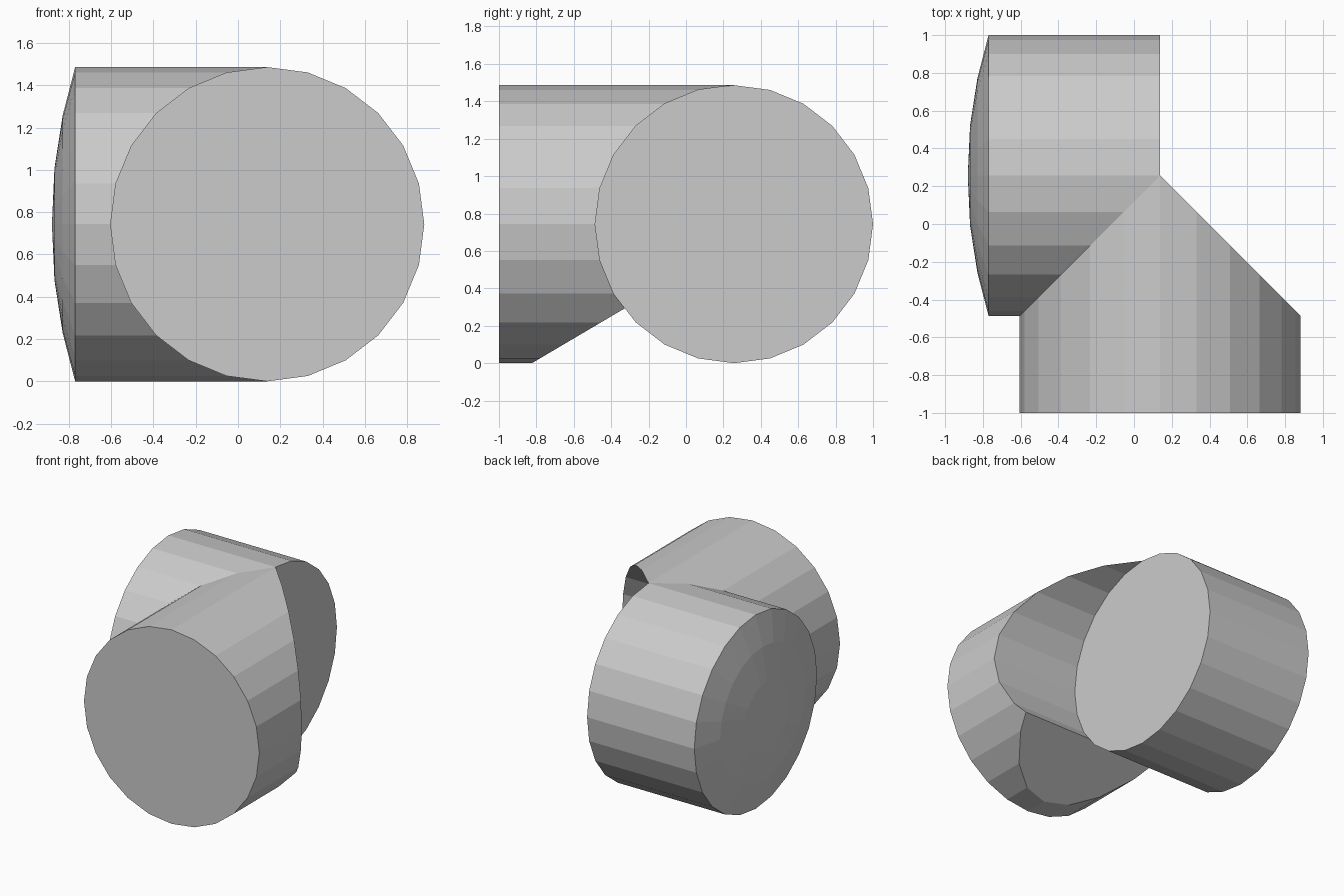
import bpy, bmesh, math
from mathutils import Vector

if "Cube" in bpy.data.objects:
    bpy.data.objects.remove(bpy.data.objects["Cube"])

N, R = 24, 0.743            # sides and radius shared by both drums
CX, CY, CZ = 0.138, 0.257, 0.743


def ring_offsets(radius):
    """Points of a polygon ring: index 0 at the bottom, N/2 at the top."""
    return [(radius * math.sin(2 * math.pi * i / N),
             -radius * math.cos(2 * math.pi * i / N)) for i in range(N)]


def finish(bm, name):
    mesh = bpy.data.meshes.new(name)
    bm.to_mesh(mesh)
    bm.free()
    obj = bpy.data.objects.new(name, mesh)
    bpy.context.collection.objects.link(obj)
    return obj


def bridge(bm, a, b):
    for i in range(N):
        j = (i + 1) % N
        bm.faces.new((a[i], a[j], b[j], b[i]))


# Side drum: runs along x, flat on the right, shallow dome on the left
bm = bmesh.new()
profile = [(CX, R), (-0.77, R), (-0.829, 0.515), (-0.868, 0.265)]
rings = [[bm.verts.new((x, CY + u, CZ + v)) for u, v in ring_offsets(r)]
         for x, r in profile]
for a, b in zip(rings, rings[1:]):
    bridge(bm, a, b)
bm.faces.new(rings[0])
tip = bm.verts.new((-0.88, CY, CZ))
for i in range(N):
    bm.faces.new((rings[-1][i], rings[-1][(i + 1) % N], tip))
bmesh.ops.recalc_face_normals(bm, faces=bm.faces)
finish(bm, "domed_side_drum")

# Front drum: runs along y, its back end is a saddle fitting the side drum
bm = bmesh.new()
offs = ring_offsets(R)
front = [bm.verts.new((CX + u, -1, CZ + v)) for u, v in offs]
back = [bm.verts.new((CX + u, CY - abs(u), CZ + v)) for u, v in offs]
bridge(bm, front, back)
bm.faces.new(front)
H = N // 2
mid = [back[0]] + [bm.verts.new((CX, CY - abs(offs[i][0]), CZ + offs[i][1]))
                   for i in range(1, H)] + [back[H]]
for i in range(H):
    for side, hidden in ((lambda k: back[k], 0), (lambda k: back[-k % N], 1)):
        loop = [mid[i], side(i), side(i + 1), mid[i + 1]]
        face = bm.faces.new(list(dict.fromkeys(loop)))
        face.material_index = hidden      # tag the half touching the side drum

# Sloping cut underneath the saddle
cut = bmesh.ops.bisect_plane(
    bm, geom=bm.verts[:] + bm.edges[:] + bm.faces[:], dist=1e-5,
    plane_co=Vector((0, -0.79, 0.02)), plane_no=Vector((0, 0.59, -1)),
    clear_outer=True)
edges = [e for e in cut["geom_cut"] if isinstance(e, bmesh.types.BMEdge)]
for f in bmesh.ops.edgeloop_fill(bm, edges=edges)["faces"]:
    f.material_index = 0
bmesh.ops.recalc_face_normals(bm, faces=bm.faces)

# Drop the hidden half of the saddle, already covered by the side drum
bmesh.ops.delete(bm, geom=[f for f in bm.faces if f.material_index == 1],
                 context='FACES')
finish(bm, "front_drum")
